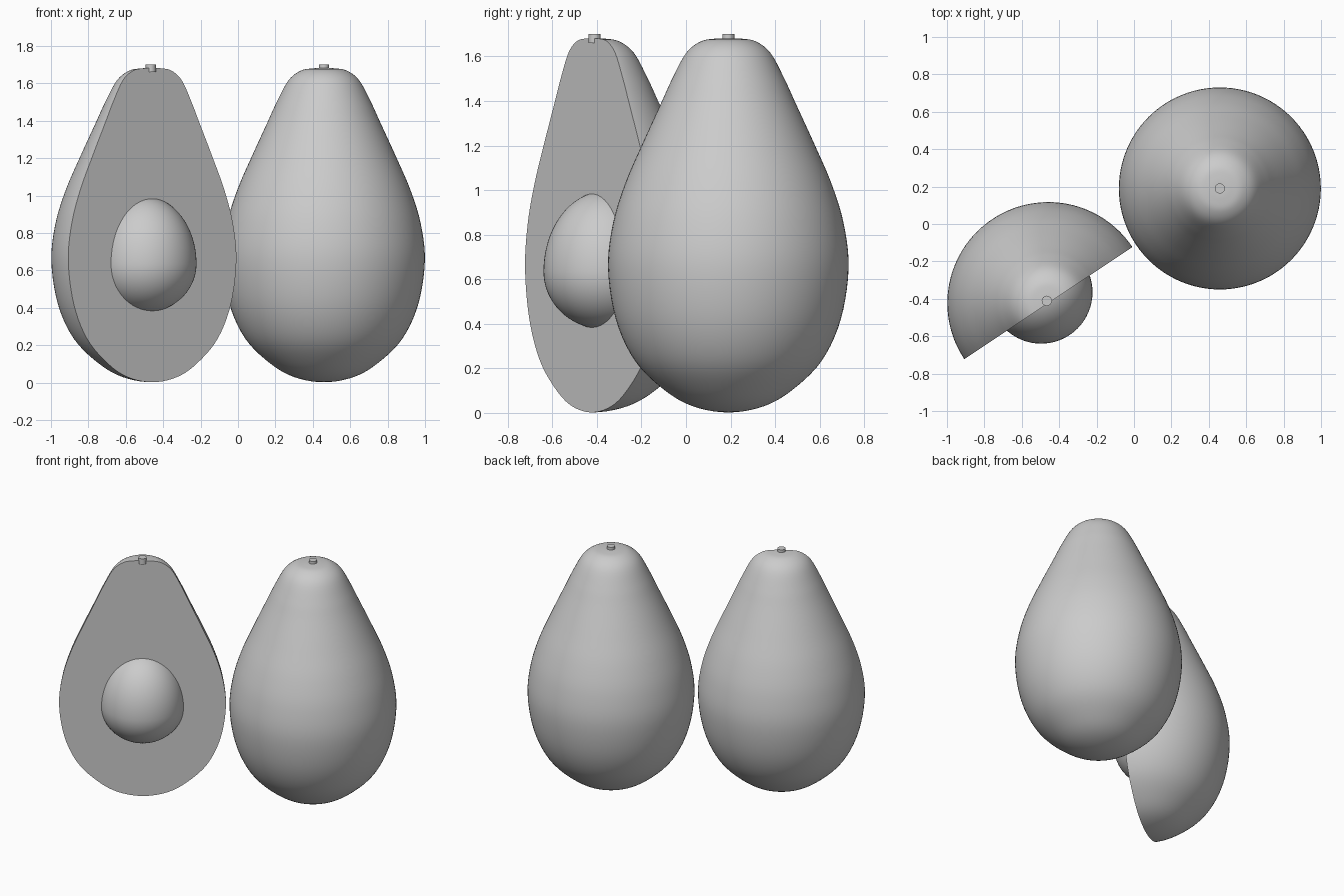
import bpy, bmesh, math
from mathutils import Vector

if "Cube" in bpy.data.objects:
    bpy.data.objects.remove(bpy.data.objects["Cube"])

GREY = bpy.data.materials.new("plain grey")
GREY.diffuse_color = (0.6, 0.6, 0.6, 1)
GREY.use_nodes = True
GREY.node_tree.nodes["Principled BSDF"].inputs["Base Color"].default_value = GREY.diffuse_color

# Pear-shaped fruit outline: (radius, height), bottom to top
OUTLINE = [(0, 0.002), (0.16, 0.03), (0.29, 0.105), (0.42, 0.235), (0.505, 0.42),
           (0.54, 0.65), (0.518, 0.85), (0.463, 1.03), (0.385, 1.21), (0.30, 1.395),
           (0.252, 1.50), (0.19, 1.615), (0.125, 1.667), (0.06, 1.68), (0, 1.681)]


def smooth_curve(pts, steps=5):
    """Catmull-Rom curve through the outline, mirrored at both poles."""
    p = [Vector(q) for q in pts]
    p = [Vector((-p[1].x, p[1].y))] + p + [Vector((-p[-2].x, p[-2].y))]
    out = []
    for i in range(1, len(p) - 2):
        a, b, c, d = p[i - 1:i + 3]
        for s in range(steps):
            t = s / steps
            out.append(0.5 * (2 * b + (c - a) * t + (2 * a - 5 * b + 4 * c - d) * t * t
                              + (3 * b - a - 3 * c + d) * t ** 3))
    return out + [p[-2]]


def lathe(name, profile, loc, start=0.0, sweep=2 * math.pi, segments=96):
    """Revolve a profile; a partial sweep gets a flat cut face."""
    bm = bmesh.new()
    full = sweep > 6.28
    bottom = bm.verts.new((0, 0, profile[0][1]))
    top = bm.verts.new((0, 0, profile[-1][1]))
    cols = []
    for k in range(segments if full else segments + 1):
        a = start + sweep * k / segments
        cols.append([bottom] + [bm.verts.new((r * math.cos(a), r * math.sin(a), z))
                                for r, z in profile[1:-1]] + [top])
    for k in range(segments):
        c, d = cols[k], cols[(k + 1) % len(cols)]
        for i in range(len(profile) - 1):
            ring = [c[i], d[i], d[i + 1], c[i + 1]]
            bm.faces.new(list(dict.fromkeys(ring)))
    if not full:
        bm.faces.new(cols[0] + cols[-1][-2:0:-1])
    bmesh.ops.recalc_face_normals(bm, faces=bm.faces)
    me = bpy.data.meshes.new(name)
    bm.to_mesh(me)
    bm.free()
    me.materials.append(GREY)
    ob = bpy.data.objects.new(name, me)
    bpy.context.collection.objects.link(ob)
    ob.location = loc
    bpy.ops.object.select_all(action='DESELECT')
    ob.select_set(True)
    bpy.context.view_layer.objects.active = ob
    bpy.ops.object.shade_smooth_by_angle(angle=math.radians(35))
    return ob


fruit = [tuple(v) for v in smooth_curve(OUTLINE)]
stem = [(0, 1.66), (0.027, 1.66), (0.027, 1.7), (0, 1.7)]
cut = math.radians(33.7)                       # direction of the cut plane
back = Vector((-math.sin(cut), math.cos(cut), 0))
whole_at = Vector((0.459, 0.19, 0))
half_at = Vector((-0.458, -0.423, 0))

# Whole fruit and its stem
lathe("whole_fruit", fruit, whole_at)
lathe("whole_stem", stem, whole_at, segments=24)

# Halved fruit with flat cut face, and its stem just behind the cut
lathe("half_fruit", fruit, half_at, cut, math.pi, 64)
lathe("half_stem", stem, half_at + back * 0.015, segments=24)

# Egg-shaped seed, set partly into the cut face
egg = []
for i in range(41):
    a = -math.pi / 2 + math.pi * i / 40
    egg.append((0.275 * math.cos(a), 0.635 + math.sin(a) * (0.36 if a > 0 else 0.26)))
lathe("seed", egg, half_at + back * 0.07, segments=64)
